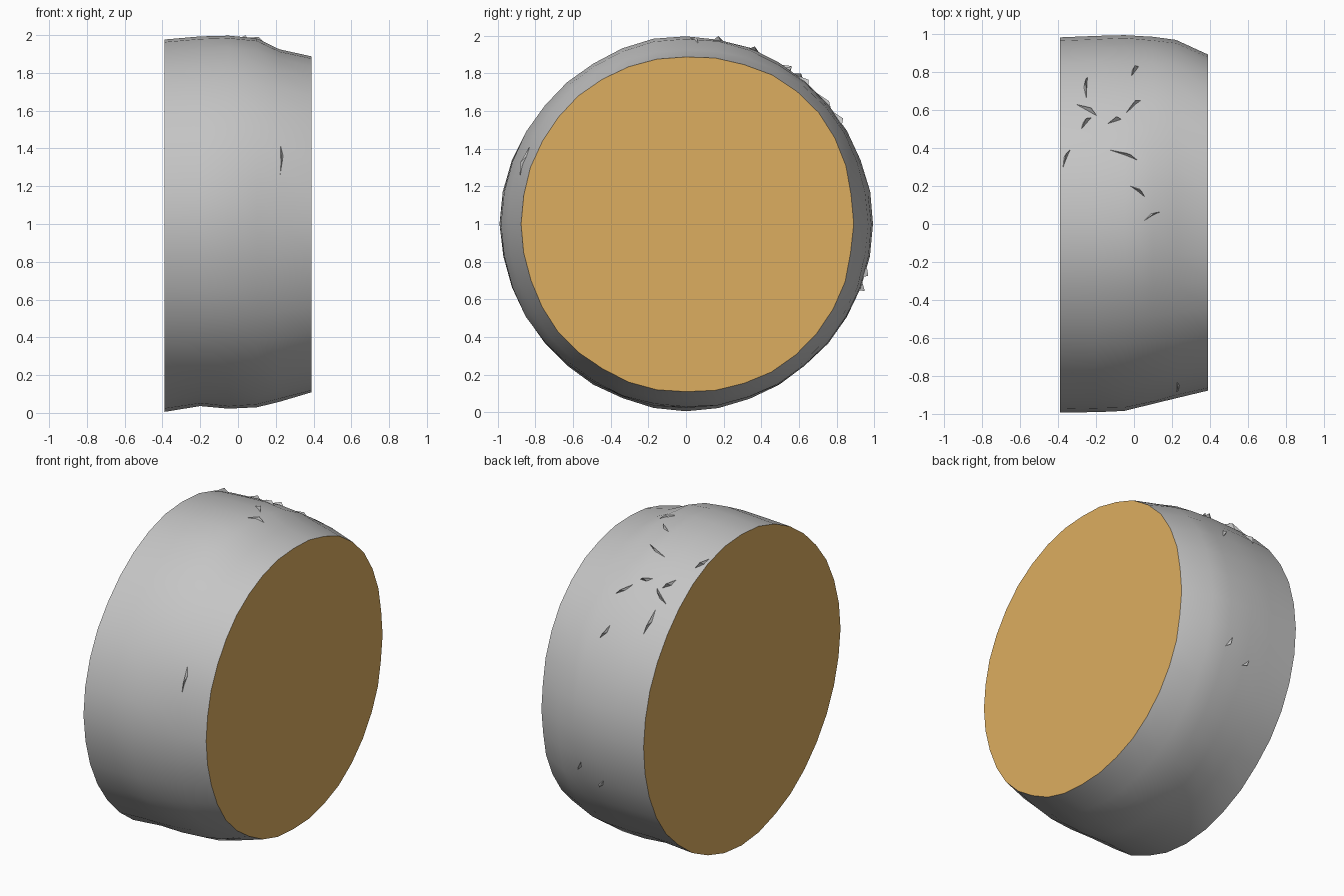
import bpy, bmesh, math, random
from mathutils import Vector

cube = bpy.data.objects.get("Cube")
if cube:
    bpy.data.objects.remove(cube, do_unlink=True)
random.seed(4)


def material(name, rgb):
    m = bpy.data.materials.new(name)
    m.use_nodes = True
    m.diffuse_color = (*rgb, 1)
    m.node_tree.nodes["Principled BSDF"].inputs["Base Color"].default_value = (*rgb, 1)
    return m


BARK = material("grey bark", (0.56, 0.56, 0.56))
WOOD = material("cut wood", (0.72, 0.42, 0.117))

# Log radius at stations along x, every 45 degrees from +y (back) towards +z (top)
STATIONS = [
    (-0.39, (.985, .975, .980, .975, .990, .980, .995, .985)),
    (-0.20, (.988, .985, .996, .980, .988, .980, .965, .985)),
    (-0.05, (.997, .985, 1.00, .980, .985, .980, .980, .985)),
    (0.10, (.985, .980, .985, .965, .945, .965, .975, .980)),
    (0.22, (.970, .965, .925, .940, .915, .940, .945, .965)),
    (0.39, (.890, .920, .890, .890, .875, .890, .895, .910)),
]
SEGMENTS = 36


def around(radii, angle):
    """Smooth periodic interpolation of the radius around the log."""
    t = (angle / (math.pi / 4)) % 8
    i, f = int(t), t % 1
    a, b, c, d = (radii[(i + k) % 8] for k in (-1, 0, 1, 2))
    return b + 0.5 * f * (c - a + f * (2 * a - 5 * b + 4 * c - d + f * (3 * (b - c) + d - a)))


def radius(x, angle):
    for (x0, r0), (x1, r1) in zip(STATIONS, STATIONS[1:]):
        if x <= x1:
            f = (x - x0) / (x1 - x0)
            return (1 - f) * around(r0, angle) + f * around(r1, angle)
    return around(STATIONS[-1][1], angle)


def on_log(x, angle, lift=0.0):
    r = radius(x, angle) + lift
    return Vector((x, r * math.cos(angle), 1 + r * math.sin(angle)))


def add_object(name, bm, mat, smooth=False):
    me = bpy.data.meshes.new(name)
    bm.to_mesh(me)
    bm.free()
    me.materials.append(mat)
    for p in me.polygons:
        p.use_smooth = smooth
    ob = bpy.data.objects.new(name, me)
    bpy.context.collection.objects.link(ob)
    return ob


# Slightly uneven rings shared by the bark and the cut ends
rings = []
for x, _ in STATIONS:
    rings.append([on_log(x, math.tau * j / SEGMENTS, random.uniform(-0.005, 0.002))
                  for j in range(SEGMENTS)])

# Bark sleeve
bm = bmesh.new()
rows = [[bm.verts.new(p) for p in ring] for ring in rings]
for lo, hi in zip(rows, rows[1:]):
    for j in range(SEGMENTS):
        k = (j + 1) % SEGMENTS
        bm.faces.new((lo[j], lo[k], hi[k], hi[j]))
add_object("bark", bm, BARK, smooth=True)

# Cut ends
for name, ring in (("left_cut_end", rings[-1]), ("right_cut_end", rings[0][::-1])):
    bm = bmesh.new()
    bm.faces.new([bm.verts.new(p) for p in ring])
    add_object(name, bm, WOOD)

# Torn bark flakes: start x, start angle, end x, end angle (degrees)
FLAKES = [
    (-.33, 49, -.19, 55), (-.25, 49, -.24, 37), (-.29, 61, -.22, 55),
    (-.15, 58, -.06, 56), (-.06, 55, .05, 48), (-.02, 39, .03, 32),
    (-.17, 66, .04, 71), (-.38, 74, -.33, 66), (-.03, 78, .06, 82),
    (.03, 90, .15, 86), (.06, -12, .11, -17), (-.08, -18, -.03, -21),
    (.22, 148, .22, 165),
]
bm = bmesh.new()
for x0, a0, x1, a1 in FLAKES:
    a0, a1 = math.radians(a0), math.radians(a1)
    a, b = on_log(x0, a0, -0.01), on_log(x1, a1, -0.01)
    mid = on_log((x0 + x1) / 2, (a0 + a1) / 2, -0.01)
    out = Vector((0, mid.y, mid.z - 1)).normalized()
    side = out.cross(b - a).normalized() * 0.02
    tip = a.lerp(b, 0.7) + out * 0.033 + side * 0.6
    v = [bm.verts.new(p) for p in (a, b, mid + side, tip)]
    for i, j, k in ((0, 1, 2), (0, 1, 3), (1, 2, 3), (0, 2, 3)):
        bm.faces.new((v[i], v[j], v[k]))
bmesh.ops.recalc_face_normals(bm, faces=bm.faces)
add_object("bark_flakes", bm, BARK)
